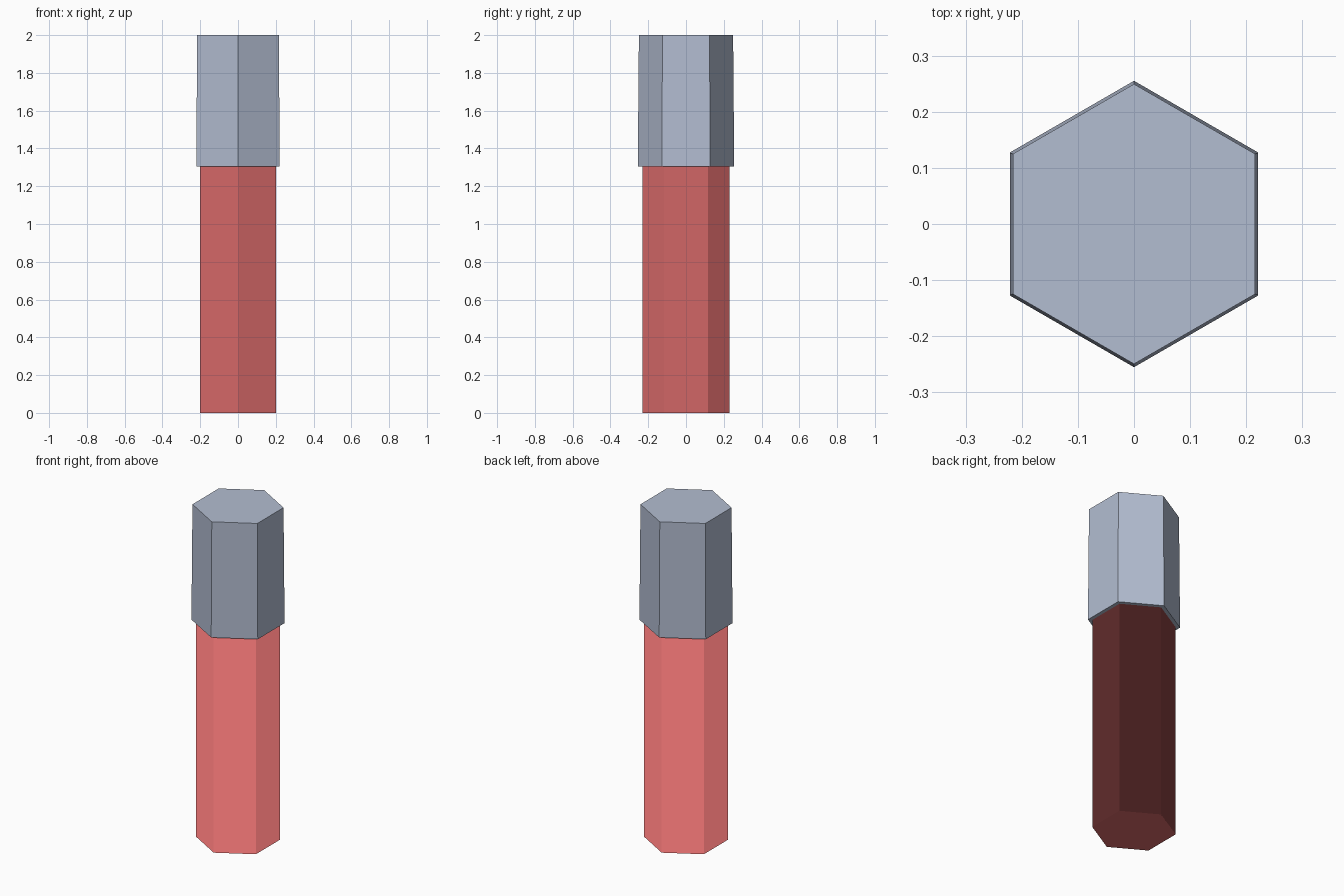
import bpy, bmesh, math

if "Cube" in bpy.data.objects:
    bpy.data.objects.remove(bpy.data.objects["Cube"])


def material(name, rgb):
    m = bpy.data.materials.new(name)
    m.diffuse_color = (*rgb, 1)
    m.use_nodes = True
    m.node_tree.nodes["Principled BSDF"].inputs["Base Color"].default_value = m.diffuse_color
    return m


def hex_prism(name, z0, z1, a0, a1, mat, border=0.0):
    """Hexagonal prism with points on +-y; a0/a1 are bottom/top flat half-widths."""
    bm = bmesh.new()
    rings = []
    for z, a in ((z0, a0), (z1, a1)):
        r = a / math.cos(math.pi / 6)
        angles = [math.pi / 2 + i * math.pi / 3 for i in range(6)]
        rings.append([bm.verts.new((r * math.cos(t), r * math.sin(t), z)) for t in angles])
    low, high = rings
    bm.faces.new(low[::-1])
    bm.faces.new(high)
    for i in range(6):
        j = (i + 1) % 6
        bm.faces.new((low[i], low[j], high[j], high[i]))
    # Flat border around each face softens the shading towards the edges
    if border:
        bmesh.ops.inset_individual(bm, faces=bm.faces[:], thickness=border, depth=0)
    for f in bm.faces:
        f.smooth = border > 0
    bmesh.ops.recalc_face_normals(bm, faces=bm.faces[:])
    mesh = bpy.data.meshes.new(name)
    bm.to_mesh(mesh)
    bm.free()
    mesh.materials.append(mat)
    obj = bpy.data.objects.new(name, mesh)
    bpy.context.collection.objects.link(obj)
    return obj


red = material("soft red", (0.70, 0.145, 0.145))
grey = material("blue grey", (0.45, 0.51, 0.64))

# Red body, running a little way into the cap
hex_prism("body", 0.0, 1.4, 0.2, 0.2, red, border=0.04)

# Slightly tapered cap
hex_prism("cap", 1.305, 2.0, 0.221, 0.216, grey)
